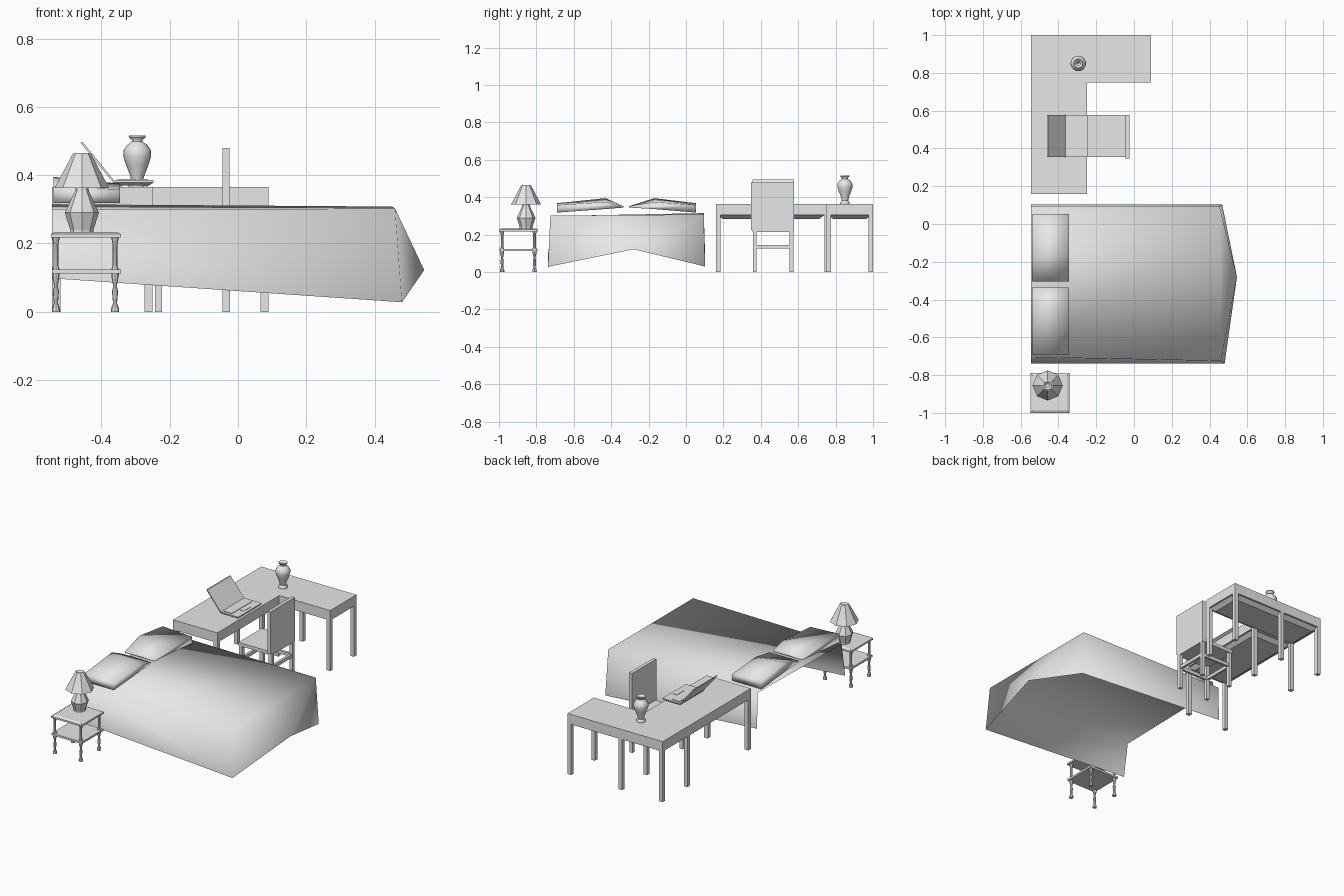
import bpy, math

if "Cube" in bpy.data.objects:
    bpy.data.objects.remove(bpy.data.objects["Cube"])

grey = bpy.data.materials.new("plain grey")
grey.diffuse_color = (0.8, 0.8, 0.8, 1)
grey.use_nodes = True
grey.node_tree.nodes["Principled BSDF"].inputs["Base Color"].default_value = grey.diffuse_color


def mesh(name, verts, faces, smooth=False, angle=None):
    me = bpy.data.meshes.new(name)
    me.from_pydata(verts, [], faces)
    me.materials.append(grey)
    ob = bpy.data.objects.new(name, me)
    bpy.context.collection.objects.link(ob)
    if smooth:
        me.polygons.foreach_set("use_smooth", [True] * len(me.polygons))
    if angle:
        bpy.ops.object.select_all(action='DESELECT')
        ob.select_set(True)
        bpy.context.view_layer.objects.active = ob
        bpy.ops.object.shade_smooth_by_angle(angle=math.radians(angle))
    return ob


def prism(name, low, high, smooth=False):
    """Closed solid between two rings with equal point counts."""
    n = len(low)
    faces = [(i, (i + 1) % n, n + (i + 1) % n, n + i) for i in range(n)]
    faces += [tuple(reversed(range(n))), tuple(range(n, 2 * n))]
    return mesh(name, low + high, faces, smooth)


def rect(x0, x1, y0, y1, z):
    return [(x0, y0, z), (x1, y0, z), (x1, y1, z), (x0, y1, z)]


def box(name, x0, x1, y0, y1, z0, z1):
    return prism(name, rect(x0, x1, y0, y1, z0), rect(x0, x1, y0, y1, z1))


def lathe(name, cx, cy, profile, n, angle=None):
    verts = [(cx + r * math.cos(2 * math.pi * i / n),
              cy + r * math.sin(2 * math.pi * i / n), z)
             for r, z in profile for i in range(n)]
    faces = [(k * n + i, k * n + (i + 1) % n, (k + 1) * n + (i + 1) % n, (k + 1) * n + i)
             for k in range(len(profile) - 1) for i in range(n)]
    return mesh(name, verts, faces, False, angle)


# bed cover: draped sheet, open below and at the head
mesh("bed_cover",
     [(-.545, -.705, .30), (.46, -.725, .302), (.452, .095, .308), (-.545, .095, .315),
      (-.545, -.738, .098), (.48, -.738, .028), (.467, .102, .03), (-.545, .102, .10),
      (.545, -.28, .122)],
     [(0, 1, 2, 3), (0, 4, 5, 1), (3, 2, 6, 7), (1, 5, 8), (1, 8, 2), (2, 8, 6)], True)

# two pillows, ridged wedges mirrored about the bed's middle
for name, outer, peak, inner in (("near_pillow", -.69, -.43, -.335),
                                 ("far_pillow", .053, -.17, -.305)):
    def section(x, drop):
        pts = [(x, outer, .318), (x, peak, .337), (x, inner, .345),
               (x, inner, .352), (x, peak, .395 - drop), (x, outer, .368 - drop / 2)]
        return pts if outer < peak else pts[::-1]
    prism(name, section(-.345, .02), section(-.54, 0), True)

# L-shaped desk top, with chamfered panels under it
outline = [(-.545, .16), (-.25, .16), (-.25, .75), (.09, .75), (.09, 1), (-.545, 1)]
prism("desk_top", [(x, y, .305) for x, y in outline], [(x, y, .365) for x, y in outline])
for name, x0, x1, y0, y1 in (("long_under_panel", -.535, -.26, .17, .74),
                             ("short_under_panel", -.535, .08, .76, .99)):
    prism(name, rect(x0 + .025, x1 - .025, y0 + .025, y1 - .025, .285),
          rect(x0, x1, y0, y1, .305))

# desk legs
for i, (x, y) in enumerate([(-.532, .172), (-.262, .172), (-.532, .752), (-.262, .752),
                            (-.532, .988), (-.262, .988), (.078, .762), (.078, .988)]):
    box(f"desk_leg_{i}", x - .012, x + .012, y - .012, y + .012, 0, .306)

# chair facing the desk
box("chair_seat", -.245, -.025, .355, .577, .215, .235)
box("chair_back", -.045, -.025, .347, .577, .225, .48)
for i, x in enumerate((-.243, -.045)):
    for j, y in enumerate((.357, .553)):
        box(f"chair_leg_{i}{j}", x, x + .021, y, y + .021, 0, .216)
    box(f"chair_cross_rail_{i}", x + .003, x + .018, .375, .556, .125, .145)
for j, y in enumerate((.36, .556)):
    box(f"chair_side_rail_{j}", -.225, -.04, y, y + .015, .125, .145)

# laptop
prism("laptop_base", rect(-.35, -.26, .37, .565, .37), rect(-.368, -.247, .355, .578, .379))
box("laptop_deck", -.368, -.247, .355, .578, .379, .386)
box("laptop_keyboard", -.352, -.30, .37, .563, .386, .389)
box("laptop_trackpad", -.29, -.265, .435, .50, .386, .388)
prism("laptop_screen", rect(-.370, -.362, .355, .578, .384),
      rect(-.461, -.453, .355, .578, .495))
for i, x in enumerate((-.345, -.27)):
    for j, y in enumerate((.385, .545)):
        box(f"laptop_foot_{i}{j}", x - .006, x + .006, y - .006, y + .006, .364, .372)

# vase
lathe("vase", -.295, .85,
      [(0, .365), (.025, .365), (.026, .371), (.017, .382), (.021, .40), (.033, .43),
       (.041, .457), (.040, .472), (.030, .488), (.016, .498), (.016, .503),
       (.025, .512), (.024, .516), (.011, .506), (.011, .48), (0, .47)], 20, 50)

# lamp with eight-sided base and shade
lathe("lamp_base", -.457, -.855,
      [(0, .233), (.034, .233), (.034, .24), (.050, .29), (.021, .352), (.018, .368),
       (0, .368)], 8)
lathe("lamp_shade", -.457, -.855, [(.08, .362), (.027, .462), (.022, .465), (.01, .455), (0, .455)], 8)

# night stand with a pillowed top, shelf and turned legs
prism("night_stand_top", rect(-.548, -.342, -1, -.79, .217), rect(-.548, -.342, -1, -.79, .227))
prism("night_stand_top_crown", rect(-.548, -.342, -1, -.79, .227),
      rect(-.535, -.355, -.987, -.803, .234))
box("night_stand_shelf", -.545, -.343, -.998, -.793, .112, .124)
for i, x in enumerate((-.533, -.36)):
    for j, y in enumerate((-.983, -.81)):
        lathe(f"night_stand_leg_{i}{j}", x, y,
              [(0, 0), (.012, 0), (.012, .008), (.006, .025), (.009, .06), (.005, .075),
               (.011, .105), (.011, .125), (.007, .135), (.007, .195), (.011, .218)], 8, 40)
